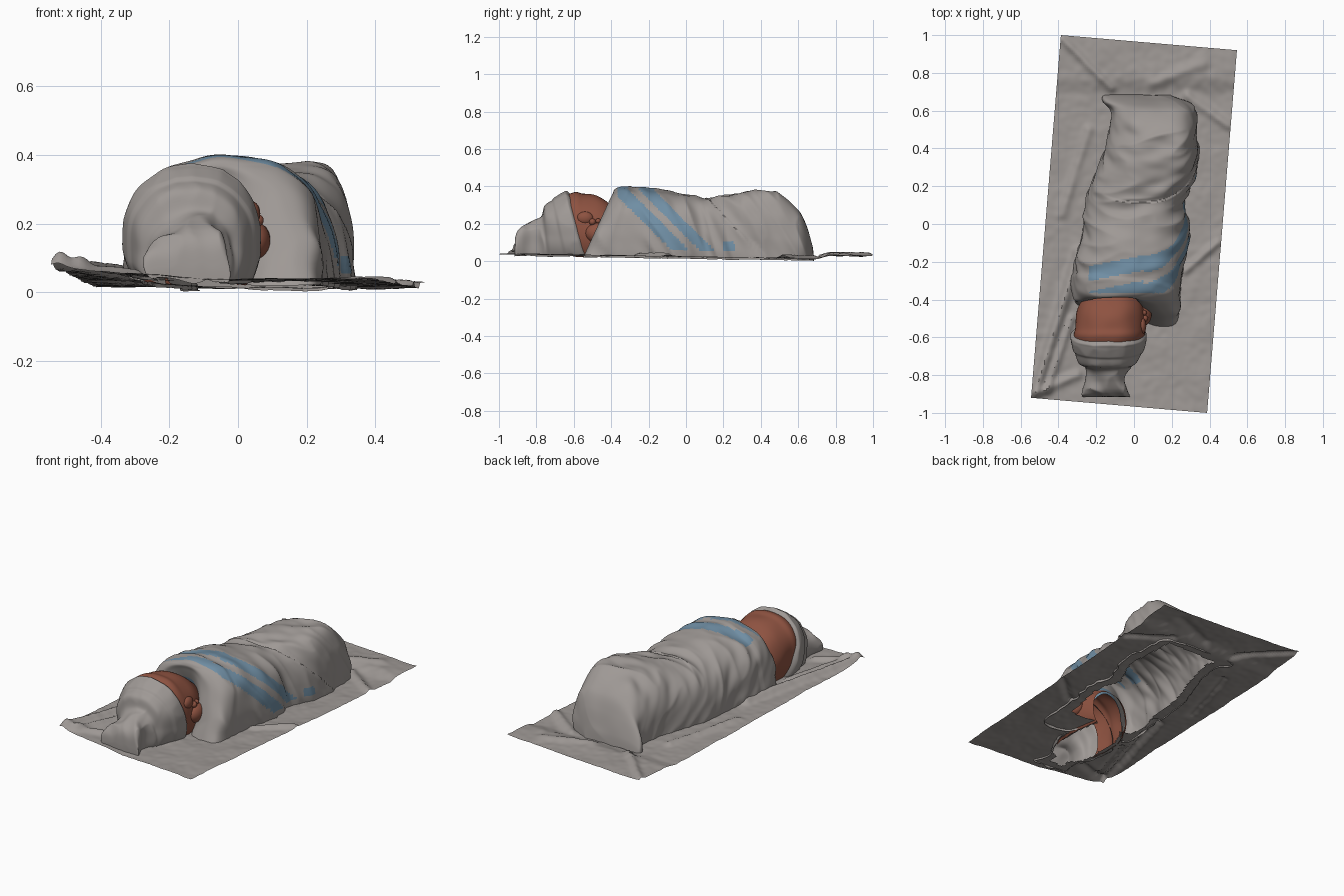
import bpy, bmesh, math
from mathutils import Vector, noise

if "Cube" in bpy.data.objects:
    bpy.data.objects.remove(bpy.data.objects["Cube"])


def material(name, rgb):
    m = bpy.data.materials.new(name)
    m.diffuse_color = (*rgb, 1)
    m.use_nodes = True
    m.node_tree.nodes["Principled BSDF"].inputs["Base Color"].default_value = m.diffuse_color
    return m


GREY = material("grey cloth", (0.345, 0.318, 0.302))
SKIN = material("warm skin", (0.27, 0.085, 0.052))
BLUE = material("blue stripe", (0.16, 0.27, 0.37))


def clamp(v, a=0.0, b=1.0):
    return max(a, min(b, v))


def smooth(v):
    v = clamp(v)
    return v * v * (3 - 2 * v)


def sample(rows, n):
    """Catmull-Rom through the station rows."""
    out = []
    last = len(rows) - 1
    for k in range(n + 1):
        t = k / n * last
        i = min(int(t), last - 1)
        f = t - i
        a, b, c, d = (rows[clamp(j, 0, last)] for j in (i - 1, i, i + 1, i + 2))
        out.append([0.5 * (2 * q + (r - p) * f + (2 * p - 5 * q + 4 * r - s) * f * f
                           + (3 * q - p - 3 * r + s) * f ** 3)
                    for p, q, r, s in zip(a, b, c, d)])
    return out


# Creases in the sheet: x1, y1, x2, y2, height, width
CREASES = [(-.52, -.88, -.29, -.15, .035, .03), (-.46, -.88, -.33, -.5, .02, .02),
           (-.38, .98, -.12, .72, .018, .02), (.5, .52, .28, .68, .02, .025),
           (.36, .85, .1, .74, .014, .03), (.44, -.1, .27, -.25, .018, .02),
           (-.38, .05, -.24, .5, .014, .025), (-.52, -.9, -.3, -.8, .02, .025)]


def sheet_z(x, y):
    z = 0.024 - 0.016 * y + 0.07 * clamp(-x - .1) * smooth(.6 - y * .6)
    z += .02 * smooth((y - .68) / .1)
    for x1, y1, x2, y2, h, w in CREASES:
        a, d, p = Vector((x1, y1)), Vector((x2 - x1, y2 - y1)), Vector((x, y))
        t = clamp((p - a).dot(d) / d.length_squared)
        z += h * math.exp(-((p - a - d * t).length / w) ** 2)
    z += 0.006 * noise.noise(Vector((x * 7, y * 7, 0)))
    z += 0.003 * noise.noise(Vector((x * 25, y * 25, 3)))
    return max(0.0, z)


def make_object(name, bm, mats):
    me = bpy.data.meshes.new(name)
    bm.to_mesh(me)
    bm.free()
    for m in mats:
        me.materials.append(m)
    ob = bpy.data.objects.new(name, me)
    bpy.context.collection.objects.link(ob)
    for p in me.polygons:
        p.use_smooth = True
    me.set_sharp_from_angle(angle=math.radians(40))
    return ob


def grid_faces(bm, grid, keep=lambda c: True):
    for r0, r1 in zip(grid, grid[1:]):
        for a, b, c, d in zip(r0, r0[1:], r1[1:], r1):
            if keep((a.co + b.co + c.co + d.co) / 4):
                bm.faces.new((a, b, c, d))


FOOTPRINT = []


def loft(name, rows, n, seg, lift, power, mats, hole, shape=None, fold=None, rule=None):
    """Open-bottomed shell. Row: y, left x, right x, ridge x, top z."""
    bm = bmesh.new()
    grid = []
    start = -math.asin(lift / (1 - lift))
    for y, xl, xr, xp, zt in sample(rows, n):
        if hole[0] < y < hole[1]:
            FOOTPRINT.append((y, xl + .06, xr - .06))
        line = []
        for j in range(seg + 1):
            th = start + (math.pi - 2 * start) * j / seg
            c, s = math.cos(th), math.sin(th)
            x = xp + (xr - xp if c > 0 else xp - xl) * math.copysign(abs(c) ** power, c)
            zb = max(0.0, sheet_z(x, y) - .01)
            zc = zb + lift * (zt - zb)
            z = max(zb, zc + (zt - zc) * math.copysign(abs(s) ** power, s))
            co = Vector((x, y, z))
            if fold:
                co += Vector((c, 0, max(s, 0))) * fold(co)
            if shape:
                co = shape(co)
            line.append(bm.verts.new(co))
        grid.append(line)
    grid_faces(bm, grid)
    bmesh.ops.recalc_face_normals(bm, faces=bm.faces)
    if sum(f.normal.z for f in bm.faces) < 0:
        bmesh.ops.reverse_faces(bm, faces=bm.faces)
    if rule:
        for f in bm.faces:
            f.material_index = rule(f.calc_center_median())
    return make_object(name, bm, mats)


# Swaddled body, the first rows tuck the collar in against the neck
BODY = [(-.33, -.2, -.02, -.1, .22), (-.375, -.25, .07, -.08, .31), (-.388, -.285, .16, -.06, .35),
        (-.35, -.315, .225, -.04, .374),
        (-.22, -.325, .25, -.03, .381), (-.1, -.28, .28, -.02, .366), (0, -.27, .28, 0, .345),
        (.1, -.255, .25, .04, .33), (.18, -.235, .28, .10, .35), (.3, -.19, .33, .17, .37),
        (.42, -.15, .33, .2, .377), (.52, -.125, .33, .19, .355), (.6, -.12, .322, .17, .28),
        (.645, -.16, .29, .12, .19), (.675, -.165, .22, .08, .08), (.685, -.14, .2, .06, .01)]


def body_fold(p):
    v = noise.noise(Vector((p.x * 3.5, p.y * 10 + p.z * 5 - p.x * 2, p.z * 3)))
    w = noise.noise(Vector((p.x * 9, p.y * 16 + p.z * 9, p.z * 8 + 5)))
    k = .028 * (.38 - abs(v)) + .009 * w - .005
    d = p.y + p.z  # overlapping wrap edges
    k += .010 * (1 - smooth((d - .44) / .012)) * smooth((p.x + .2) / .2)
    k += .007 * (1 - smooth((p.y + .30 + .1 * p.x) / .012))
    return k


def body_shape(p):
    t = smooth((-p.y - .22) / .16)
    low = 1 - clamp(p.z / .37)
    side = .05 + .12 * smooth((p.x + .05) / .1)
    p.y -= t * low * side
    return p


def body_rule(c):
    zz = c.z if c.x > .05 else .375
    d = c.y + zz - .2 * min(c.x, .05)
    if c.x < -.24 or c.y < -.365 or c.z < .06:
        return 0
    main = .12 < d < .20 or -.03 < d < .065
    side = c.x > .2 and .2 < c.y < .26 and c.z < .1
    return 1 if main or side else 0


loft("swaddled_body", BODY, 200, 120, .2, .78, [GREY, BLUE], (-.34, .62),
     body_shape, body_fold, body_rule)

# Head
HEAD = [(-.33, -.22, .02, -.1, .24), (-.40, -.275, .045, -.12, .305), (-.47, -.305, .058, -.13, .345),
        (-.55, -.315, .062, -.13, .36), (-.6, -.32, .055, -.135, .37), (-.68, -.30, .035, -.135, .33)]
loft("head", HEAD, 50, 60, .4, .9, [SKIN], (-.7, -.3),
     fold=lambda p: .007 * noise.noise(p * 9))


def blob(name, loc, size, mat):
    bm = bmesh.new()
    bmesh.ops.create_uvsphere(bm, u_segments=20, v_segments=12, radius=1)
    for v in bm.verts:
        v.co = Vector(loc) + Vector([a * b for a, b in zip(v.co, size)])
    return make_object(name, bm, [mat])


# Face turned to the right
blob("nose", (.055, -.50, .21), (.02, .018, .018), SKIN)
blob("cheek", (.05, -.47, .15), (.045, .07, .055), SKIN)
blob("lips", (.052, -.47, .215), (.016, .014, .014), SKIN)
blob("brow", (.04, -.54, .23), (.025, .045, .035), SKIN)

# Knotted hat with rolled brim
HAT = [(-.61, -.29, .02, -.135, .34), (-.638, -.322, .052, -.135, .366), (-.66, -.328, .058, -.135, .358),
       (-.71, -.318, .048, -.135, .33), (-.762, -.295, .02, -.135, .295), (-.785, -.262, -.025, -.13, .235),
       (-.83, -.255, -.05, -.11, .205), (-.88, -.265, -.03, -.08, .178), (-.908, -.27, -.022, -.07, .14),
       (-.916, -.26, -.03, -.09, .08), (-.915, -.23, -.06, -.12, .01)]


def hat_shape(p):
    t = smooth((p.y + .86) / .2)
    p.y += t * .10 * (1 - clamp(p.z / .36))
    return p


def hat_fold(p):
    v = noise.noise(Vector((p.x * 14, p.y * 6, p.z * 8)))
    tail = smooth((-p.y - .72) / .08)
    band = smooth((p.y + .725) / .012)  # turned-up brim
    return (.010 + .022 * tail) * (.3 - abs(v)) + .007 * band


loft("hat", HAT, 100, 90, .36, .9, [GREY], (-.86, -.6), hat_shape, hat_fold)


# Sheet, open beneath the body
def outside(c):
    return not any(abs(y - c.y) < .012 and a < c.x < b for y, a, b in FOOTPRINT)


corners = [Vector(v) for v in ((-.545, -.92), (.387, -1.0), (.545, .92), (-.387, 1.0))]
sheet = bmesh.new()
rows = []
for i in range(171):
    v = i / 170
    left, right = corners[0].lerp(corners[3], v), corners[1].lerp(corners[2], v)
    pts = [left.lerp(right, j / 84) for j in range(85)]
    rows.append([sheet.verts.new((p.x, p.y, sheet_z(p.x, p.y))) for p in pts])
grid_faces(sheet, rows, outside)
bmesh.ops.delete(sheet, geom=[v for v in sheet.verts if not v.link_faces], context='VERTS')
make_object("sheet", sheet, [GREY])
